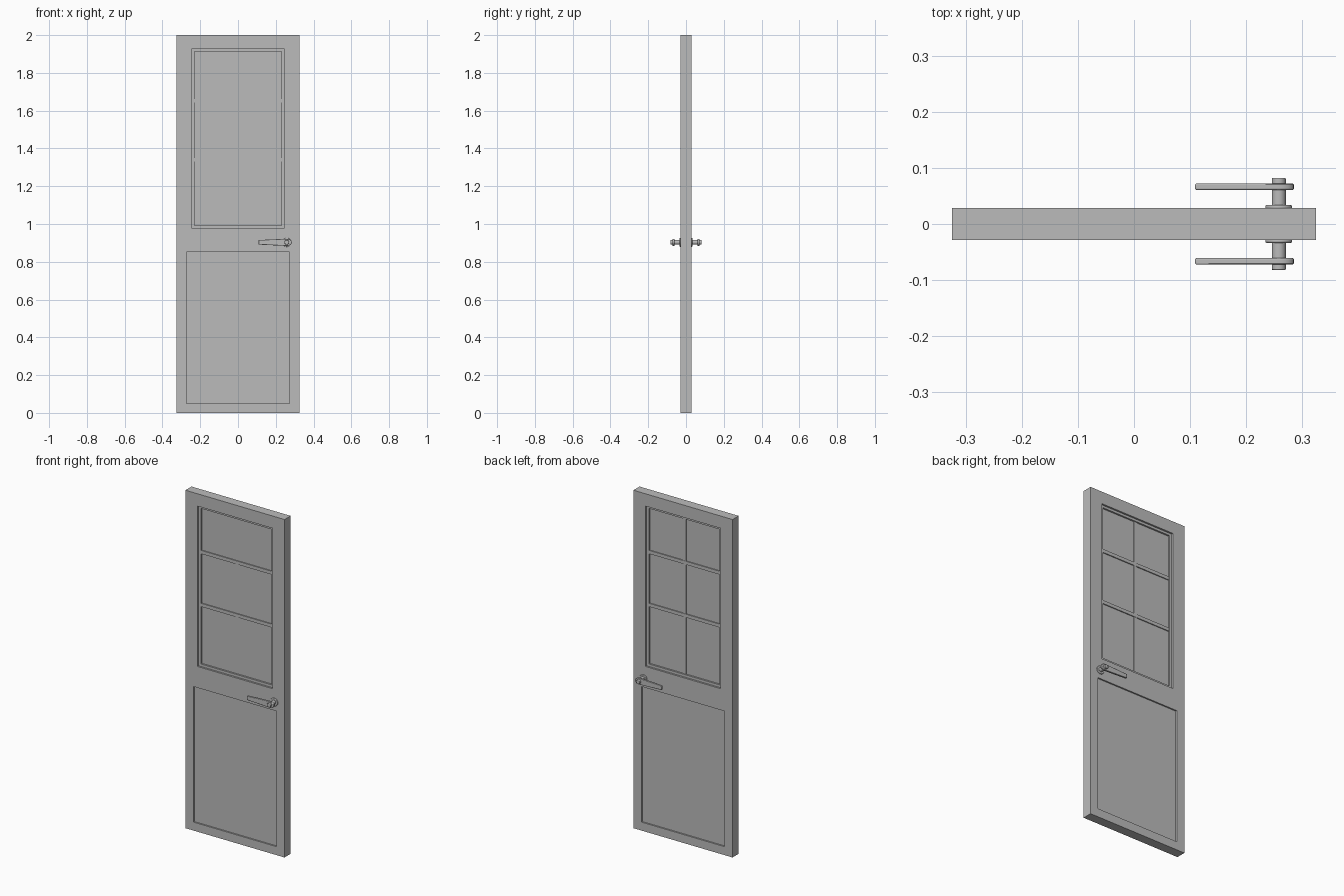
import bpy, bmesh, math
from mathutils import Matrix

if "Cube" in bpy.data.objects:
    bpy.data.objects.remove(bpy.data.objects["Cube"], do_unlink=True)


def material(name, value):
    m = bpy.data.materials.new(name)
    m.use_nodes = True
    color = (value, value, value, 1)
    m.diffuse_color = color
    m.node_tree.nodes["Principled BSDF"].inputs["Base Color"].default_value = color
    return m


GREY = material("plain grey", 0.5)


def finish(name, bm):
    bmesh.ops.recalc_face_normals(bm, faces=bm.faces)
    mesh = bpy.data.meshes.new(name)
    bm.to_mesh(mesh)
    bm.free()
    mesh.materials.append(GREY)
    ob = bpy.data.objects.new(name, mesh)
    bpy.context.collection.objects.link(ob)
    return ob


def box(name, x0, x1, y0, y1, z0, z1):
    bm = bmesh.new()
    size = Matrix.Diagonal((x1 - x0, y1 - y0, z1 - z0, 1))
    place = Matrix.Translation(((x0 + x1) / 2, (y0 + y1) / 2, (z0 + z1) / 2))
    bmesh.ops.create_cube(bm, size=1, matrix=place @ size)
    return finish(name, bm)


def smooth(ob):
    bpy.ops.object.select_all(action='DESELECT')
    ob.select_set(True)
    bpy.context.view_layer.objects.active = ob
    bpy.ops.object.shade_smooth_by_angle(angle=math.radians(35))


def cut(target, cutter):
    mod = target.modifiers.new("cut", 'BOOLEAN')
    mod.operation = 'DIFFERENCE'
    mod.solver = 'EXACT'
    mod.object = cutter
    bpy.context.view_layer.objects.active = target
    bpy.ops.object.modifier_apply(modifier=mod.name)
    bpy.data.objects.remove(cutter, do_unlink=True)


# Door slab, with stepped window recess and lower panel recess on both faces
HALF_W, HALF_D = 0.3245, 0.0285
GLASS = 0.008
STEP = 0.018
door = box("door_slab", -HALF_W, HALF_W, -HALF_D, HALF_D, 0, 2)
recesses = [
    (0.246, 0.978, 1.927, STEP),
    (0.231, 0.993, 1.913, GLASS),
    (0.272, 0.05, 0.852, 0.02),
]
for half, z0, z1, floor in recesses:
    for side in (-1, 1):
        y0, y1 = sorted((side * floor, side * 0.1))
        cut(door, box("cutter", -half, half, y0, y1, z0, z1))

# Glazing bars
for i, z in enumerate((1.34, 1.653)):
    box(f"glazing_bar_{i + 1}", -0.231, 0.231, -0.014, 0.014, z - 0.01, z + 0.01)
box("glazing_bar_upright", -0.01, 0.01, -0.0085, 0.0125, 0.993, 1.913)

# Handles: rosette, spindle and lever on each face
HX, HZ = 0.258, 0.903


def disc(name, radius, y0, y1, bevel):
    bm = bmesh.new()
    place = Matrix.Translation((HX, (y0 + y1) / 2, HZ)) @ Matrix.Rotation(math.pi / 2, 4, 'X')
    bmesh.ops.create_cone(bm, cap_ends=True, segments=32, radius1=radius,
                          radius2=radius, depth=abs(y1 - y0), matrix=place)
    ob = finish(name, bm)
    add_bevel(ob, bevel)


def add_bevel(ob, width):
    mod = ob.modifiers.new("rounded edge", 'BEVEL')
    mod.width = width
    mod.segments = 2
    mod.limit_method = 'ANGLE'
    mod.angle_limit = math.radians(50)
    smooth(ob)


def lever(name, y0, y1):
    outline = [(0.109, HZ + 0.012), (0.109, HZ - 0.012)]
    for i in range(13):
        a = math.radians(-100 + 200 * i / 12)
        outline.append((HX + 0.027 * math.cos(a), HZ + 0.019 * math.sin(a)))
    bm = bmesh.new()
    face = bm.faces.new([bm.verts.new((x, y0, z)) for x, z in outline])
    grown = bmesh.ops.extrude_face_region(bm, geom=[face])["geom"]
    for v in grown:
        if isinstance(v, bmesh.types.BMVert):
            v.co.y = y1
    add_bevel(finish(name, bm), 0.002)


for side, label in ((-1, "front"), (1, "back")):
    disc(f"{label}_rosette", 0.024, side * 0.027, side * 0.0335, 0.002)
    disc(f"{label}_spindle", 0.0125, side * 0.03, side * 0.082, 0.002)
    lever(f"{label}_lever", side * 0.061, side * 0.072)
